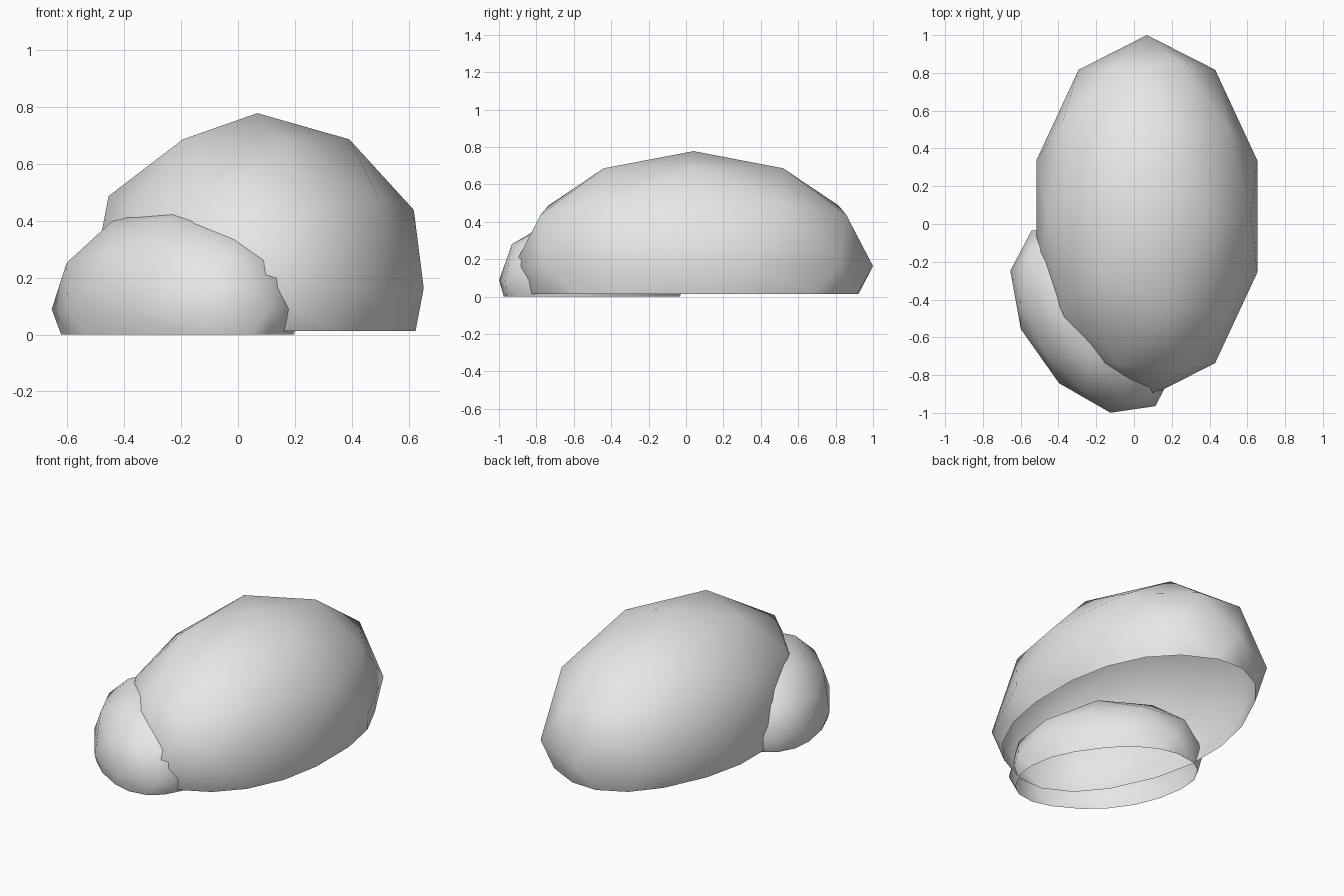
import bpy, bmesh, math

if "Cube" in bpy.data.objects:
    bpy.data.objects.remove(bpy.data.objects["Cube"], do_unlink=True)

# Plain stone material
stone = bpy.data.materials.new("light_grey_stone")
stone.use_nodes = True
colour = (0.8, 0.8, 0.8, 1)
stone.diffuse_color = colour
stone.node_tree.nodes["Principled BSDF"].inputs["Base Color"].default_value = colour

CUT = -0.244            # height of the open base on the unit ball
RADII = (0.615, 0.96, 0.615)


def boulder_mesh():
    """Low-poly ball, open where the ground slices it."""
    bm = bmesh.new()
    bmesh.ops.create_icosphere(bm, subdivisions=2, radius=1)
    bmesh.ops.bisect_plane(bm, geom=bm.verts[:] + bm.edges[:] + bm.faces[:],
                           plane_co=(0, 0, CUT), plane_no=(0, 0, 1),
                           clear_inner=True)
    bmesh.ops.scale(bm, vec=RADII, verts=bm.verts)
    for face in bm.faces:
        face.smooth = True
    mesh = bpy.data.meshes.new("boulder")
    bm.to_mesh(mesh)
    bm.free()
    mesh.materials.append(stone)
    return mesh


def place(name, mesh, x, y, base, turn=0, size=1):
    ob = bpy.data.objects.new(name, mesh)
    ob.location = (x, y, base - CUT * RADII[2] * size)
    ob.rotation_euler.z = math.radians(turn)
    ob.scale = (size,) * 3
    bpy.context.collection.objects.link(ob)


# Both boulders share one mesh
mesh = boulder_mesh()
place("large_boulder", mesh, 0.068, 0.04, 0.013)
place("small_boulder", mesh, -0.215, -0.50, 0.0, turn=35.2, size=0.592)
